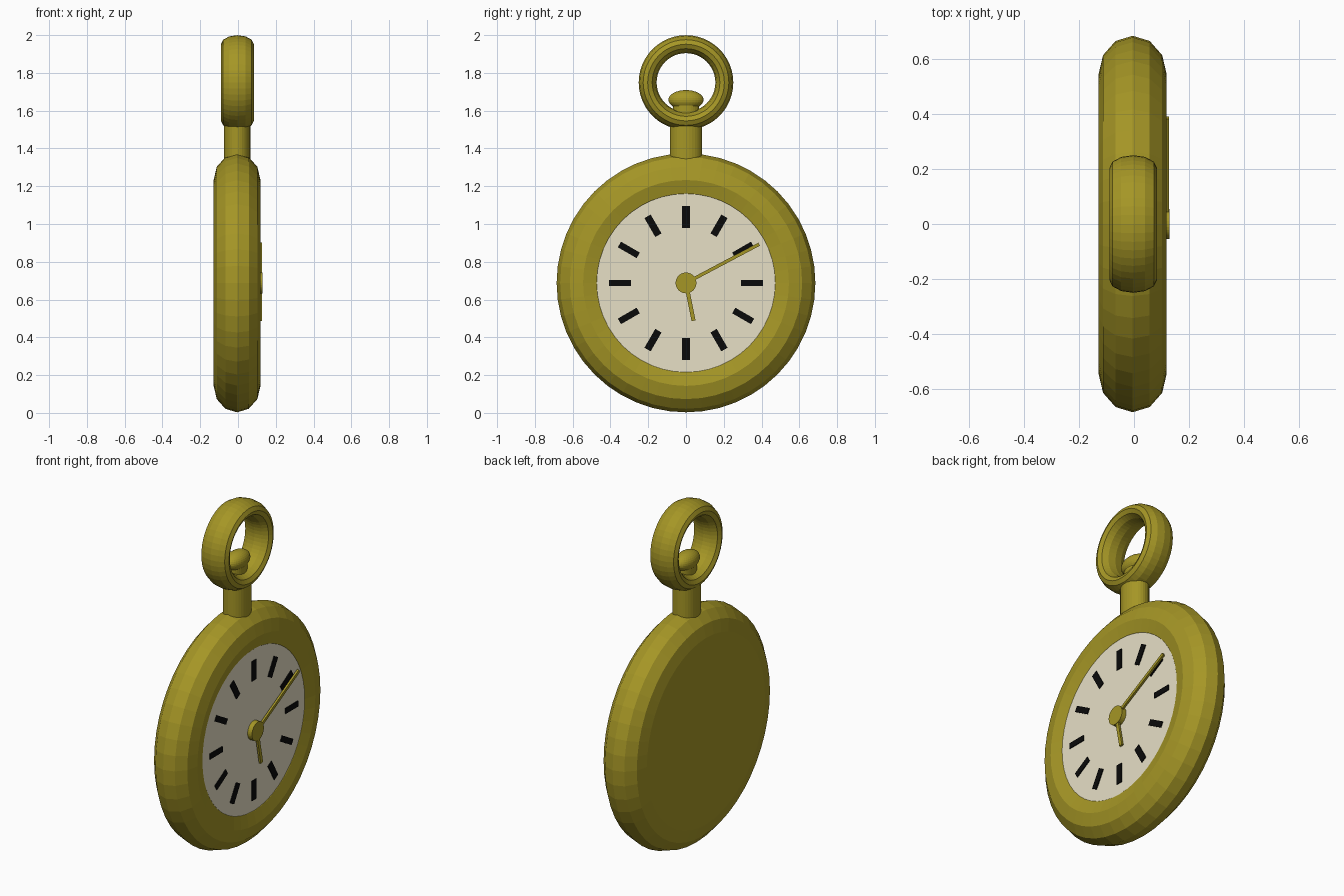
import bpy, bmesh, math
from mathutils import Matrix, Vector

if "Cube" in bpy.data.objects:
    bpy.data.objects.remove(bpy.data.objects["Cube"])

CZ = 0.688     # height of the case centre
CX = -0.005    # middle of the case thickness


def material(name, rgb):
    m = bpy.data.materials.new(name)
    m.diffuse_color = (*rgb, 1)
    m.use_nodes = True
    m.node_tree.nodes["Principled BSDF"].inputs["Base Color"].default_value = m.diffuse_color
    return m


GOLD = material("gold", (0.376, 0.305, 0.019))
CREAM = material("cream", (0.85, 0.79, 0.60))
BLACK = material("black", (0.003, 0.003, 0.003))


def finish(bm, name, mat):
    bmesh.ops.recalc_face_normals(bm, faces=bm.faces)
    me = bpy.data.meshes.new(name)
    bm.to_mesh(me)
    bm.free()
    me.materials.append(mat)
    ob = bpy.data.objects.new(name, me)
    bpy.context.collection.objects.link(ob)
    return ob


def lathe_x(name, profile, centre, mat, closed=False, caps=False, n=48):
    """Turn an (x, radius) profile around the x axis."""
    bm = bmesh.new()
    rings = []
    for x, r in profile:
        rings.append([bm.verts.new(Vector(centre) + Vector((
            x, r * math.sin(2 * math.pi * i / n), r * math.cos(2 * math.pi * i / n))))
            for i in range(n)])
    pairs = list(zip(rings, rings[1:]))
    if closed:
        pairs.append((rings[-1], rings[0]))
    for a, b in pairs:
        for i in range(n):
            j = (i + 1) % n
            bm.faces.new((a[i], a[j], b[j], b[i]))
    if caps:
        bm.faces.new(rings[0])
        bm.faces.new(rings[-1])
    return finish(bm, name, mat)


def oval(major, a, b, degrees):
    return [(b * math.sin(math.radians(d)), major + a * math.cos(math.radians(d)))
            for d in degrees]


def oval_post(name, z0, z1, rx, ry, mat, n=32):
    bm = bmesh.new()
    bmesh.ops.create_cone(bm, cap_ends=True, segments=n, radius1=1, radius2=1, depth=1,
                          matrix=Matrix.Translation((CX, 0, (z0 + z1) / 2))
                          @ Matrix.Diagonal((rx, ry, z1 - z0, 1)))
    return finish(bm, name, mat)


def dial_bar(name, angle, r0, r1, width, x0, x1, mat):
    """Bar on the dial, pointing outward at a clockwise angle from twelve."""
    bm = bmesh.new()
    bmesh.ops.create_cube(bm, size=1, matrix=Matrix.Translation((0, 0, CZ))
                          @ Matrix.Rotation(-angle, 4, 'X')
                          @ Matrix.Translation(((x0 + x1) / 2, 0, (r0 + r1) / 2))
                          @ Matrix.Diagonal((x1 - x0, width, r1 - r0, 1)))
    return finish(bm, name, mat)


# Case: rounded rim, flat back, open front with an inward lip
lathe_x("case", oval(0.545, 0.14, 0.124, range(-90, 151, 30)), (CX, 0, CZ), GOLD, caps=True)

# Dial plate
lathe_x("dial", [(0.094, 0.482), (0.1005, 0.482)], (0, 0, CZ), CREAM, caps=True)

# Hour marks
for h in range(12):
    a = math.radians(30 * h)
    dial_bar(f"hour_mark_{h}", a, 0.292, 0.407, 0.036 + 0.004 * math.cos(2 * a),
             0.098, 0.106, BLACK)

# Hands and hub
dial_bar("minute_hand", math.atan2(0.387, 0.205), 0, 0.438, 0.018, 0.115, 0.127, GOLD)
dial_bar("hour_hand", math.atan2(0.04, -0.2), 0, 0.204, 0.021, 0.115, 0.127, GOLD)
lathe_x("hub", [(0.098, 0.055), (0.129, 0.055)], (0, 0, CZ), GOLD, caps=True, n=32)

# Stem and neck below the winding knob
oval_post("stem", 1.30, 1.545, 0.07, 0.086, GOLD)
oval_post("knob_neck", 1.53, 1.645, 0.045, 0.069, GOLD)

# Winding knob
bm = bmesh.new()
bmesh.ops.create_uvsphere(bm, u_segments=32, v_segments=16, radius=1,
                          matrix=Matrix.Translation((CX, 0, 1.657))
                          @ Matrix.Diagonal((0.055, 0.093, 0.052, 1)))
finish(bm, "winding_knob", GOLD)

# Hanging loop
lathe_x("hanging_loop", oval(0.203, 0.0475, 0.087, range(0, 360, 30)),
        (-0.003, 0, 1.749), GOLD, closed=True)
